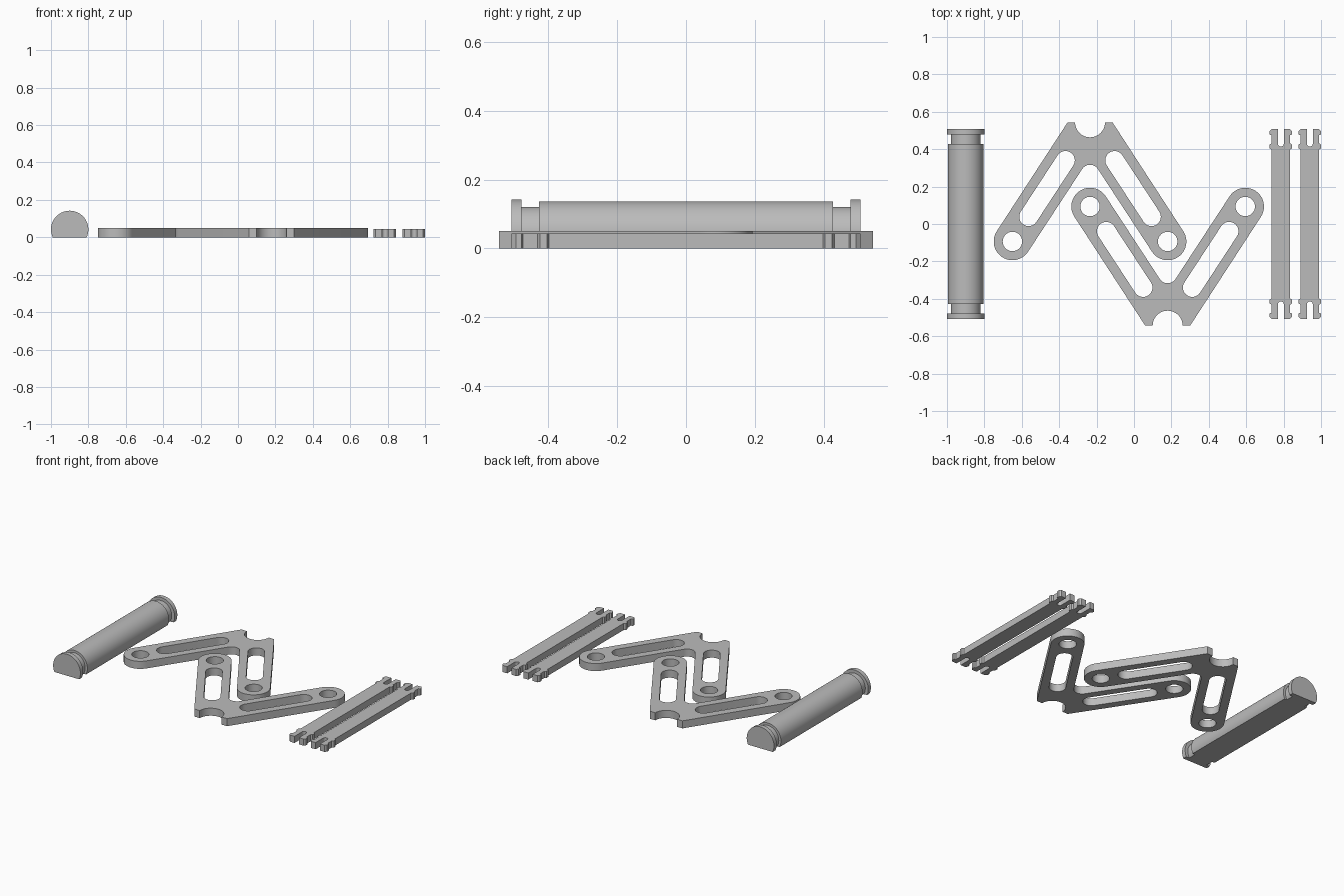
import bpy, bmesh, math
from mathutils import Vector

cube = bpy.data.objects.get("Cube")
if cube:
    bpy.data.objects.remove(cube, do_unlink=True)

grey = bpy.data.materials.new("plain grey")
grey.use_nodes = True
GREY = (0.5, 0.5, 0.5, 1)
grey.diffuse_color = GREY
grey.node_tree.nodes["Principled BSDF"].inputs["Base Color"].default_value = GREY


def finish(name, bm, location=(0, 0, 0), turn=0):
    """Clean a bmesh, link it as an object and smooth its curved sides."""
    bmesh.ops.remove_doubles(bm, verts=bm.verts, dist=1e-5)
    bmesh.ops.recalc_face_normals(bm, faces=bm.faces)
    mesh = bpy.data.meshes.new(name)
    bm.to_mesh(mesh)
    bm.free()
    mesh.materials.append(grey)
    ob = bpy.data.objects.new(name, mesh)
    bpy.context.collection.objects.link(ob)
    ob.location = location
    ob.rotation_euler.z = turn
    bpy.ops.object.select_all(action="DESELECT")
    ob.select_set(True)
    bpy.context.view_layer.objects.active = ob
    bpy.ops.object.shade_smooth_by_angle(angle=math.radians(30))
    return ob


def plate(name, loops, thickness, location, turn=0):
    """Flat plate on the ground: first loop is the outline, the rest are holes."""
    curve = bpy.data.curves.new(name + "_outline", "CURVE")
    curve.dimensions = "2D"
    curve.fill_mode = "BOTH"
    curve.extrude = thickness / 2
    for loop in loops:
        spline = curve.splines.new("POLY")
        spline.points.add(len(loop) - 1)
        for point, (x, y) in zip(spline.points, loop):
            point.co = (x, y, 0, 1)
        spline.use_cyclic_u = True
    helper = bpy.data.objects.new(name + "_outline", curve)
    bpy.context.collection.objects.link(helper)
    bm = bmesh.new()
    bm.from_mesh(helper.to_mesh())
    helper.to_mesh_clear()
    bpy.data.objects.remove(helper, do_unlink=True)
    bpy.data.curves.remove(curve)
    bmesh.ops.translate(bm, verts=bm.verts, vec=(0, 0, thickness / 2))
    return finish(name, bm, location, turn)


def arc(centre, r, start, end, steps=16):
    angles = [start + (end - start) * i / steps for i in range(steps + 1)]
    return [(centre[0] + r * math.cos(a), centre[1] + r * math.sin(a)) for a in angles]


def flip_x(points):
    return [(-x, y) for x, y in points]


# V-shaped brackets: slotted legs, pivot eyes and a half-round notch at the apex
PI = math.pi
lean = math.radians(33.2)
pivot = Vector((0.415, -0.0935))
along = Vector((-math.sin(lean), math.cos(lean)))
top, leg = 0.5435, 0.1
inner_edge = pivot - leg * Vector((math.cos(lean), math.sin(lean)))
crotch = inner_edge.y + inner_edge.x / math.tan(lean)
fillet = (0, crotch - 0.05 / math.sin(lean))

half = arc((0, top), 0.08, -PI / 2, 0, 12)
half += [(0.12, top)]
half += arc(pivot, leg, lean, lean - PI, 24)
half += arc(fillet, 0.05, lean, PI / 2, 8)
outline = half + flip_x(half[1:-1])[::-1]

eye = arc(pivot, 0.052, 0, 2 * PI, 32)[:-1]
slot = arc(pivot + along * 0.518, 0.05, lean, lean + PI)
slot += arc(pivot + along * 0.158, 0.05, lean + PI, lean + 2 * PI)
loops = [outline, eye, flip_x(eye), slot, flip_x(slot)]

plate("rear_bracket", loops, 0.05, (-0.235, 0, 0))
plate("front_bracket", loops, 0.05, (0.18, 0, 0), PI)

# Clip bars: split snap-fit ends with a lip at the tip and a shoulder behind it
END, BODY, LIP = 0.507, 0.049, 0.06
prong = [(BODY, 0.398), (LIP, 0.405), (LIP, 0.425), (BODY, 0.432), (BODY, 0.474),
         (LIP, 0.478), (LIP, 0.495), (0.05, END), (0.016, END)]
quarter = prong + arc((0, 0.43), 0.016, 0, -PI / 2, 6)
end_cap = quarter + flip_x(quarter[:-1])[::-1]
bar = end_cap + [(-x, -y) for x, y in end_cap]
for name, x in (("inner_clip_bar", 0.785), ("outer_clip_bar", 0.94)):
    plate(name, [bar], 0.044, (x, 0, 0))

# Roller: stepped round bar with a flat underside
AXIS_Z, SEGMENTS = 0.042, 40
steps = [(0.507, 0.1), (0.479, 0.1), (0.479, 0.079), (0.427, 0.079), (0.427, 0.095)]
steps += [(-y, r) for y, r in reversed(steps)]
bm = bmesh.new()
rings = []
for y, r in steps:
    low = -math.asin(AXIS_Z / r)
    section = arc((0, AXIS_Z), r, low, PI - low, SEGMENTS)
    rings.append([bm.verts.new((x, y, z)) for x, z in section])
for a, b in zip(rings, rings[1:]):
    stepped = abs(a[0].co.y - b[0].co.y) < 1e-6
    for i in range(SEGMENTS if stepped else SEGMENTS + 1):
        j = (i + 1) % (SEGMENTS + 1)
        bm.faces.new((a[i], a[j], b[j], b[i]))
bm.faces.new(rings[0])
bm.faces.new(rings[-1])
finish("roller", bm, (-0.9, 0, 0))
